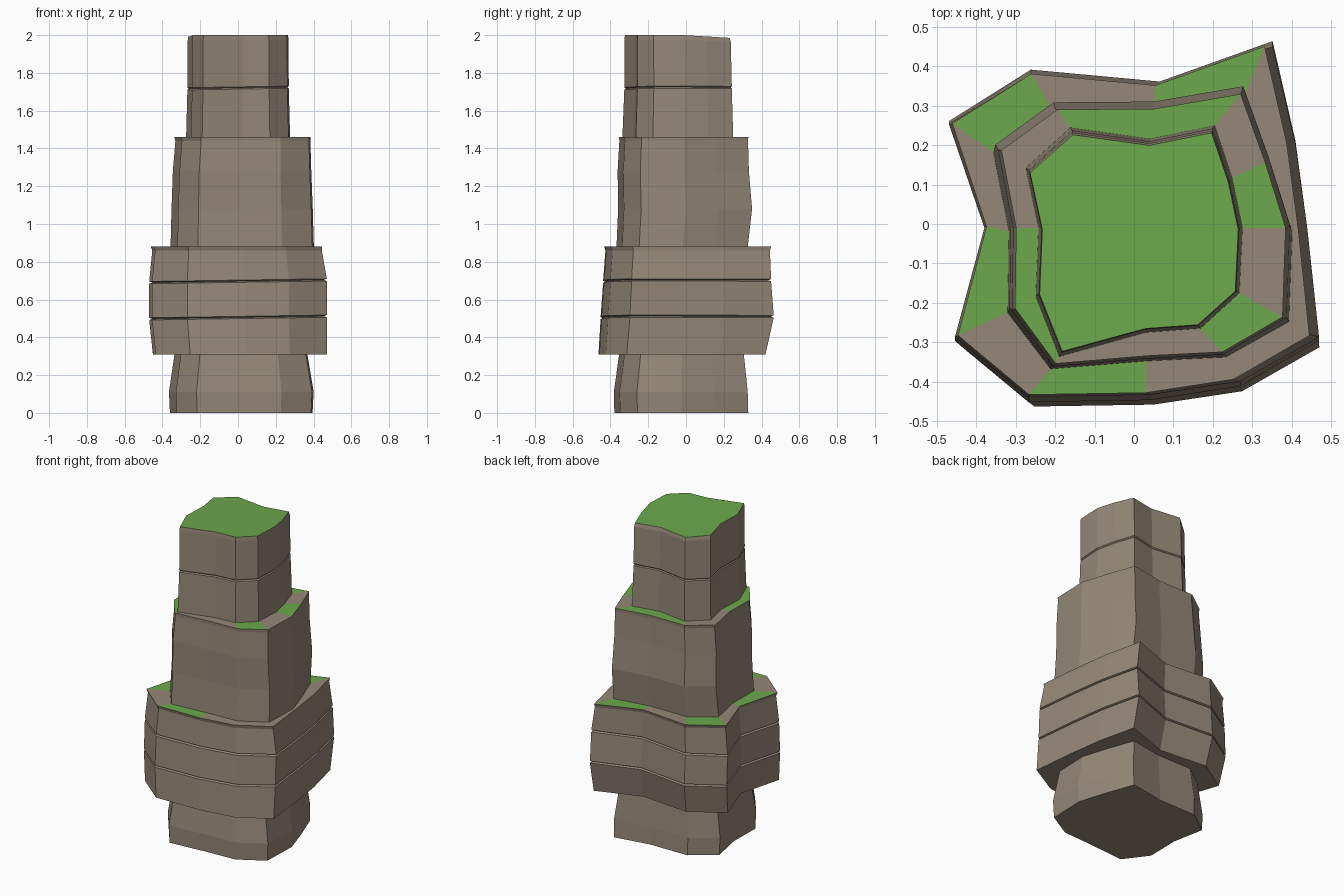
import bpy
import bmesh

if "Cube" in bpy.data.objects:
    bpy.data.objects.remove(bpy.data.objects["Cube"])


def material(name, rgb):
    m = bpy.data.materials.new(name)
    m.diffuse_color = (*rgb, 1.0)
    m.use_nodes = True
    m.node_tree.nodes["Principled BSDF"].inputs["Base Color"].default_value = m.diffuse_color
    return m


STONE = material("brown stone", (0.300, 0.245, 0.187))
GRASS = material("grass green", (0.150, 0.395, 0.073))

# Plan outlines, clockwise from the back left corner
WIDE = [(-.47, .26), (-.262, .39), (.065, .36), (.352, .462), (.41, .21), (.44, -.01),
        (.47, -.295), (.27, -.41), (.04, -.445), (-.268, -.45), (-.455, -.295), (-.38, -.01)]
MIDDLE = [(-.345, .19), (-.2, .295), (.05, .297), (.272, .335), (.335, .16), (.388, -.01),
          (.38, -.24), (.225, -.33), (.03, -.34), (-.205, -.36), (-.31, -.217), (-.307, -.01)]
TOP = [(-.272, .14), (-.16, .24), (.04, .212), (.203, .245), (.247, .115), (.273, -.01),
       (.265, -.172), (.167, -.26), (.03, -.27), (-.188, -.33), (-.247, -.18), (-.24, -.01)]


def ring(outline, z, sx=1, sy=1, dx=0, dy=0, slant=0, drop=0):
    """Scaled and shifted outline; slant tilts it along x, drop lowers its back."""
    return [(x * sx + dx, y * sy + dy, z + slant * x - drop * max(0, y)) for x, y in outline]


def groove(outline, z, sx=1, sy=1, dx=0, dy=0, depth=0.012):
    """Three close rings that cut a narrow seam."""
    k = 1 - depth / 0.35
    return [ring(outline, z - .006, sx, sy, dx, dy, .015),
            ring(outline, z, sx * k, sy * k, dx, dy, .015),
            ring(outline, z + .006, sx, sy, dx, dy, .015)]


def loft(name, rings, grassy=(), close_bottom=False, close_top=False):
    """Skin the rings; the last strip is a ledge, grassy on the given sectors."""
    bm = bmesh.new()
    loops = [[bm.verts.new(p) for p in r] for r in rings]
    n = len(loops[0])
    for k, (lo, hi) in enumerate(zip(loops, loops[1:])):
        for i in range(n):
            j = (i + 1) % n
            f = bm.faces.new((lo[j], lo[i], hi[i], hi[j]))
            f.material_index = int(k == len(loops) - 2 and i in grassy)
    if close_bottom:
        bm.faces.new(loops[0])
    if close_top:
        bm.faces.new(loops[-1][::-1]).material_index = 1
    me = bpy.data.meshes.new(name)
    bm.to_mesh(me)
    bm.free()
    me.materials.append(STONE)
    me.materials.append(GRASS)
    ob = bpy.data.objects.new(name, me)
    bpy.context.collection.objects.link(ob)


# Foot of the pillar
foot = [ring(MIDDLE, 0, 1.03, 1.02, -.005, -.012),
        ring(MIDDLE, .11, 1.045, 1.02, -.005, -.015),
        ring(MIDDLE, .31, .96, .95, -.005, -.012)]

# Wide collar with two seams
collar = [ring(WIDE, .31, .98, .97, .01, -.027),
          *groove(WIDE, .505, 1.0, 1.005),
          *groove(WIDE, .697, 1.0, .975),
          ring(WIDE, .86, .955, .955, -.005, .003),
          ring(WIDE, .88, .965, .97, -.008, .003)]

# Middle block
block = [ring(MIDDLE, .88, 1.035, 1.0, 0, -.008),
         ring(MIDDLE, 1.08, 1.02, 1.02, 0, .008),
         ring(MIDDLE, 1.28, 1.0, 1.0, 0, -.002),
         ring(MIDDLE, 1.44, .975, .98, .005, 0),
         ring(MIDDLE, 1.46, .985, .985, .003, 0)]

# Crown block with one seam
crown = [ring(TOP, 1.46, 1.01, 1.02),
         *groove(TOP, 1.72, .985, .99, 0, 0, .008),
         ring(TOP, 1.975, .98, .98, 0, -.003, 0, .05),
         ring(TOP, 2.0, .97, .965, 0, -.005, 0, .06)]

# Each tier ends in a ledge that meets the next tier
loft("pillar_foot", foot + [collar[0]], close_bottom=True)
loft("wide_collar", collar + [block[0]], grassy=(0, 2, 8, 10))
loft("middle_block", block + [crown[0]], grassy=(1, 2, 4, 6, 9, 10))
loft("crown_block", crown, close_top=True)
